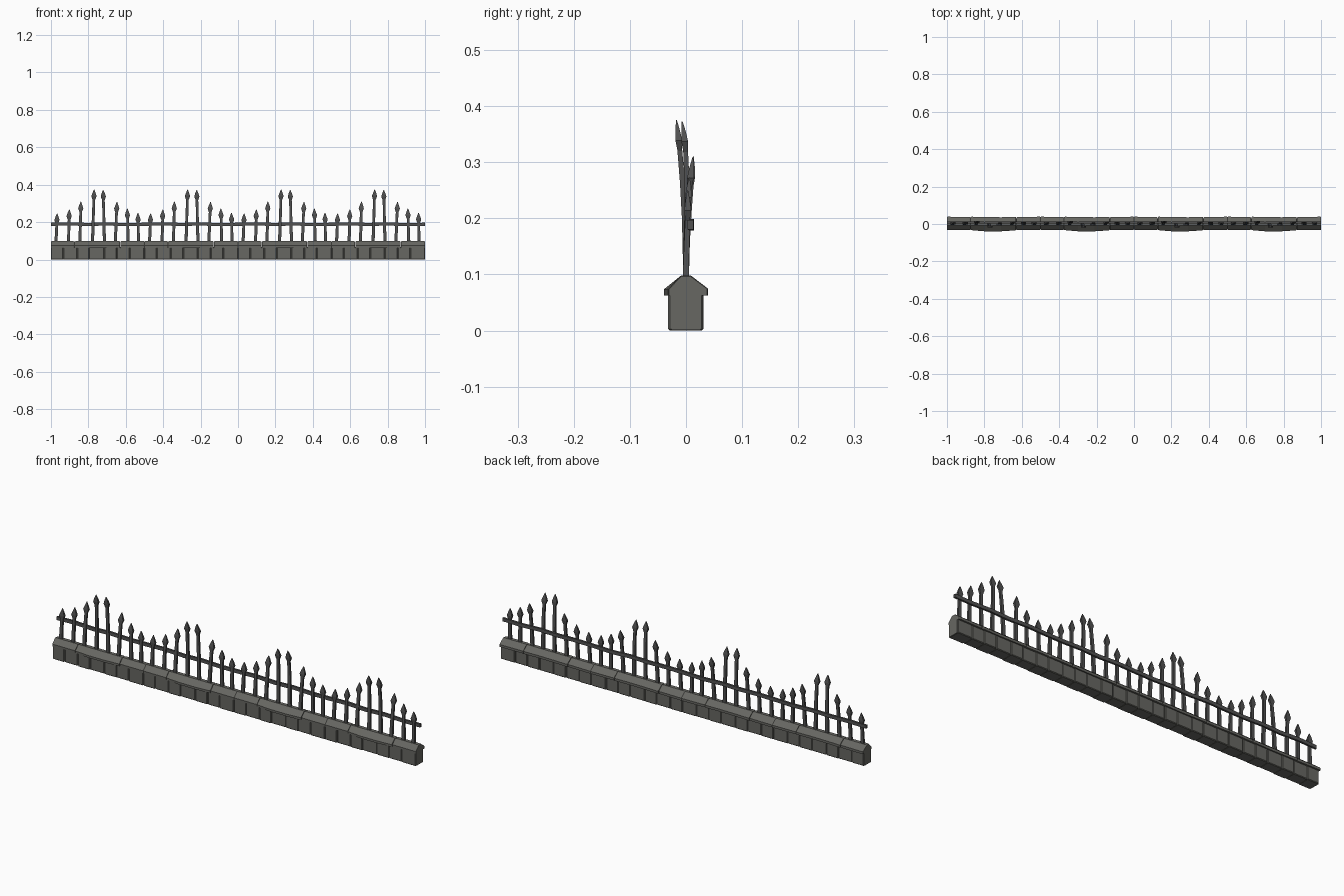
import bpy, bmesh, random

if "Cube" in bpy.data.objects:
    bpy.data.objects.remove(bpy.data.objects["Cube"])
random.seed(4)

PERIOD = 0.5  # the fence is four copies of one half-unit bay


def material(name, rgb):
    m = bpy.data.materials.new(name)
    m.diffuse_color = (*rgb, 1)
    m.use_nodes = True
    m.node_tree.nodes["Principled BSDF"].inputs["Base Color"].default_value = m.diffuse_color
    return m


STONE = material("grey stone", (0.135, 0.135, 0.122))
IRON = material("dark iron", (0.082, 0.082, 0.082))


def loft(bm, rings):
    """Skin a list of equal-sized point loops and cap both ends."""
    loops = [[bm.verts.new(p) for p in r] for r in rings]
    n = len(loops[0])
    for a, b in zip(loops, loops[1:]):
        for i in range(n):
            j = (i + 1) % n
            bm.faces.new((a[i], a[j], b[j], b[i]))
    bm.faces.new(loops[0][::-1])
    bm.faces.new(loops[-1])


def finish(bm, name, mat, bevel=0):
    bmesh.ops.recalc_face_normals(bm, faces=bm.faces)
    me = bpy.data.meshes.new(name)
    bm.to_mesh(me)
    bm.free()
    me.materials.append(mat)
    ob = bpy.data.objects.new(name, me)
    bpy.context.collection.objects.link(ob)
    ob.location.x = -1
    if bevel:
        b = ob.modifiers.new("worn_edges", 'BEVEL')
        b.width, b.segments = bevel, 1
    a = ob.modifiers.new("bays", 'ARRAY')
    a.count = 4
    a.use_relative_offset = False
    a.use_constant_offset = True
    a.constant_offset_displace = (PERIOD, 0, 0)


def box_ring_x(x, y0, y1, z0, z1):
    return [(x, y0, z0), (x, y1, z0), (x, y1, z1), (x, y0, z1)]


# Wall blocks, each set slightly in or out
bm = bmesh.new()
cuts = [0, 0.066, 0.14, 0.206, 0.285, 0.353, 0.42, 0.5]
for i, (a, b) in enumerate(zip(cuts, cuts[1:])):
    d = 0.031 if i % 2 == 0 else 0.029
    y0, y1 = -d + random.uniform(-.001, .001), d + random.uniform(-.001, .001)
    loft(bm, [box_ring_x(a + .001, y0, y1, 0, .066),
              box_ring_x(b - .001, y0, y1, 0, .066)])
finish(bm, "wall_blocks", STONE, 0.003)

# Mortar core filling the joints
bm = bmesh.new()
loft(bm, [box_ring_x(x, -.026, .026, .001, .068) for x in (0, PERIOD)])
finish(bm, "wall_core", STONE)


# Ridged coping stones with an uneven edge
def coping_ring(x, front, back, top=.098):
    return [(x, front, .063), (x, back, .063), (x, back, .075),
            (x, .009, top), (x, -.009, top), (x, front, .074)]


bm = bmesh.new()
stones = [[(0, -.032, .039), (.125, -.032, .037)],
          [(.127, -.033, .039), (.2, -.039, .037), (.29, -.039, .036), (.369, -.034, .038)],
          [(.371, -.032, .037), (.5, -.032, .039)]]
for s in stones:
    first, last = s[0], s[-1]
    rings = [coping_ring(first[0], first[1] + .002, first[2] - .002, .096)]
    rings += [coping_ring(first[0] + .004, *first[1:])]
    rings += [coping_ring(*r) for r in s[1:-1]]
    rings += [coping_ring(last[0] - .004, *last[1:])]
    rings += [coping_ring(last[0], last[1] + .002, last[2] - .002, .096)]
    loft(bm, rings)
finish(bm, "coping_stones", STONE)

# Slightly wavy rail behind the pickets
bm = bmesh.new()
wave = [(0, 0, 0), (.1, .002, .001), (.2, -.001, -.001), (.3, .002, 0),
        (.4, -.002, .001), (.5, 0, 0)]
loft(bm, [box_ring_x(x, .003 + dy, .013 + dy, .180 + dz, .197 + dz)
          for x, dz, dy in wave])
finish(bm, "rail", IRON)

# Bent pickets with spear heads: base x, tip x, mid y, tip y, tip z
pickets = [(.027, .033, .002, .003, .247), (.094, .098, .003, .006, .268),
           (.155, .160, .006, .013, .310), (.222, .231, -.004, -.017, .375),
           (.286, .279, .006, -.007, .373), (.344, .353, .002, .012, .308),
           (.413, .408, .002, .006, .273), (.468, .465, .003, .003, .250)]
bm = bmesh.new()
for xb, xt, ym, yt, zt in pickets:
    z0 = .09

    def ring(z, hx, hy):
        t = (z - z0) / (zt - z0)
        x = xb + (xt - xb) * t
        y = 2 * ym * t * (1 - t) * 2 * t + yt * t ** 3  # bends near the top
        return [(x - hx, y - hy, z), (x + hx, y - hy, z),
                (x + hx, y + hy, z), (x - hx, y + hy, z)]

    neck = zt - .055
    shaft = [ring(z0 + (neck - z0) * k / 4, .0085 - .0004 * k, .0055 - .0003 * k)
             for k in range(5)]
    head = [ring(zt - .050, .009, .0045), ring(zt - .036, .014, .006),
            ring(zt - .018, .008, .004), ring(zt, .001, .0008)]
    loft(bm, shaft + head)
finish(bm, "pickets", IRON)
